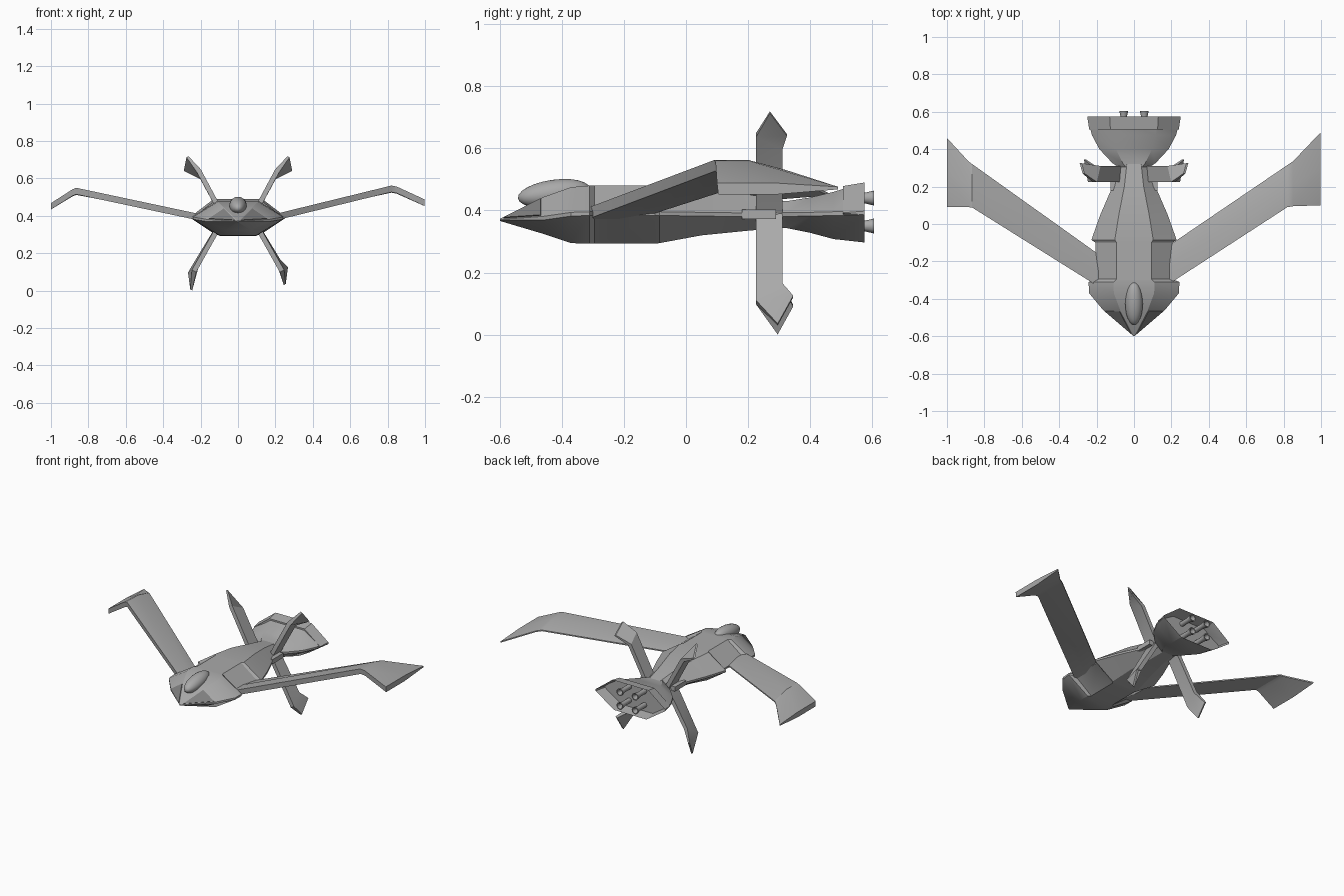
import bpy, bmesh, math
from mathutils import Vector, Matrix

if "Cube" in bpy.data.objects:
    bpy.data.objects.remove(bpy.data.objects["Cube"])


def material(name, r, g, b):
    m = bpy.data.materials.new(name)
    m.diffuse_color = (r, g, b, 1)
    m.use_nodes = True
    m.node_tree.nodes["Principled BSDF"].inputs["Base Color"].default_value = m.diffuse_color
    return m


GREY = material("hull grey", 0.40, 0.40, 0.40)
DARK = material("window dark grey", 0.22, 0.22, 0.22)


def finish(name, bm, mat, angle=30):
    bmesh.ops.recalc_face_normals(bm, faces=bm.faces)
    me = bpy.data.meshes.new(name)
    bm.to_mesh(me)
    bm.free()
    ob = bpy.data.objects.new(name, me)
    bpy.context.collection.objects.link(ob)
    me.materials.append(mat)
    bpy.ops.object.select_all(action='DESELECT')
    ob.select_set(True)
    bpy.context.view_layer.objects.active = ob
    bpy.ops.object.shade_smooth_by_angle(angle=math.radians(angle))
    return ob


def loft(name, rings, mat, recess=False, angle=30):
    """Skin a list of closed rings; optionally hollow the last end."""
    bm = bmesh.new()
    vs = [[bm.verts.new(p) for p in r] for r in rings]
    n = len(rings[0])
    for a, b in zip(vs, vs[1:]):
        for i in range(n):
            bm.faces.new((a[i], a[(i + 1) % n], b[(i + 1) % n], b[i]))
    bm.faces.new(vs[0])
    end = bm.faces.new(vs[-1])
    if recess:
        bmesh.ops.recalc_face_normals(bm, faces=bm.faces)
        bmesh.ops.inset_region(bm, faces=[end], thickness=0.012)
        bmesh.ops.translate(bm, verts=end.verts, vec=(0, -0.07, 0))
    return finish(name, bm, mat, angle)


def hull_ring(y, w, top, bot, mid, f=0.45):
    """Flattened hexagonal cross-section with thin side edges."""
    e = min(0.006, w * 0.3)
    half = [(w, mid - e), (w, mid + e), (w * f, top)]
    right = [(w * f * 0.9, bot)] + half
    pts = right + [(-x, z) for x, z in reversed(right)]
    return [(x, y, z) for x, z in pts]


# Fuselage with side slots for the wings
body = [(-0.598, 0.004, 0.374, 0.366, 0.37), (-0.46, 0.165, 0.443, 0.325, 0.375),
        (-0.37, 0.24, 0.475, 0.295, 0.388), (-0.31, 0.243, 0.48, 0.293, 0.39),
        (-0.295, 0.205, 0.48, 0.293, 0.39), (-0.1, 0.205, 0.48, 0.293, 0.39),
        (-0.085, 0.228, 0.48, 0.295, 0.39), (0.05, 0.18, 0.475, 0.32, 0.388),
        (0.2, 0.115, 0.452, 0.335, 0.386), (0.32, 0.085, 0.43, 0.345, 0.386)]
loft("fuselage", [hull_ring(*s) for s in body], GREY)

# Flared tail housing, hollow at the back
tail = [(0.305, 0.085, 0.43, 0.345, 0.387), (0.325, 0.115, 0.43, 0.343, 0.387),
        (0.40, 0.185, 0.442, 0.328, 0.388), (0.475, 0.225, 0.46, 0.308, 0.39),
        (0.575, 0.25, 0.49, 0.297, 0.392)]
loft("tail_housing", [hull_ring(*s, 0.52) for s in tail], GREY, recess=True)

# Canopy
bm = bmesh.new()
bmesh.ops.create_uvsphere(
    bm, u_segments=24, v_segments=12, radius=1,
    matrix=Matrix.Translation((0, -0.425, 0.455)) @ Matrix.Rotation(math.radians(8), 4, 'X')
    @ Matrix.Diagonal((0.047, 0.117, 0.044, 1)))
finish("canopy", bm, GREY, 60)

# Triangular nose windows as thin plates
for s, side in ((1, "right"), (-1, "left")):
    tri = [Vector((0.004 * s, -0.598, 0.372)), Vector((0.074 * s, -0.46, 0.443)),
           Vector((0.165 * s, -0.46, 0.381))]
    nrm = (tri[1] - tri[0]).cross(tri[2] - tri[0]).normalized()
    if nrm.z < 0:
        nrm = -nrm
    c = sum(tri, Vector()) / 3
    rim = [c + (p - c) * 0.86 for p in tri]
    loft("window_" + side, [[p - nrm * 0.003 for p in rim], [p + nrm * 0.004 for p in rim]], DARK)


def wing_ring(x, le, te, z, drop, t):
    """Flat aerofoil: blunt front, level to mid chord, falling to the rear."""
    mid = le + (te - le) * 0.5
    return [(x, le, z), (x, mid, z), (x, te, z - drop), (x, te, z - drop - 0.008),
            (x, mid, z - t), (x, le + 0.004, z - t)]


# Swept gull wings with drooped tips
wings = {
    "right": [(0.15, -0.345, -0.14, 0.398, 0.012, 0.035), (0.82, 0.09, 0.315, 0.562, 0.03, 0.035),
              (0.85, 0.095, 0.335, 0.556, 0.03, 0.035), (0.998, 0.10, 0.49, 0.488, 0.012, 0.036)],
    "left": [(-0.15, -0.36, -0.19, 0.398, 0.012, 0.035), (-0.865, 0.088, 0.32, 0.55, 0.03, 0.035),
             (-0.885, 0.09, 0.335, 0.542, 0.03, 0.035), (-1.0, 0.09, 0.46, 0.468, 0.012, 0.034)]}
for side, rings in wings.items():
    loft("wing_" + side, [wing_ring(*r) for r in rings], GREY)


def fin(name, sx, edges, up):
    """Blade from (front, rear) point pairs running outward from the root."""
    rings = []
    for i, (f, r) in enumerate(edges):
        t = 0.013 if i < 2 else 0.006
        n = Vector((0.87 * t * sx, 0, -0.5 * t * up))
        f, r = (Vector((p[0] * sx, p[1], p[2])) for p in (f, r))
        rings.append([f - n, f + n, r + n, r - n])
    loft(name, rings, GREY)


# Four crossed tail fins with angled tips
for sx, side, low in ((1, "right", 0.033), (-1, "left", 0.004)):
    fin("upper_fin_" + side, sx, [
        ((0.075, 0.225, 0.39), (0.075, 0.31, 0.39)),
        ((0.21, 0.225, 0.642), (0.19, 0.31, 0.602)),
        ((0.27, 0.27, 0.716), (0.285, 0.325, 0.643))], 1)
    fin("lower_fin_" + side, sx, [
        ((0.075, 0.225, 0.39), (0.075, 0.31, 0.39)),
        ((0.235, 0.225, 0.105), (0.215, 0.31, 0.16)),
        ((0.25, 0.295, low), (0.262, 0.345, low + 0.09))], -1)
    # Fin pivot block on the hull side
    bm = bmesh.new()
    bmesh.ops.create_cube(bm, size=1, matrix=Matrix.Translation((0.10 * sx, 0.235, 0.388))
                          @ Matrix.Diagonal((0.05, 0.11, 0.03, 1)))
    finish("fin_pivot_" + side, bm, GREY)

# Engine nozzles: open tubes at the back
for sx, side in ((1, "right"), (-1, "left")):
    for z, level in ((0.44, "upper"), (0.35, "lower")):
        def circle(y, r):
            return [(0.055 * sx + r * math.cos(a * math.tau / 12), y,
                     z + r * math.sin(a * math.tau / 12)) for a in range(12)]
        loft(f"nozzle_{level}_{side}",
             [circle(0.48, 0.016), circle(0.57, 0.016), circle(0.605, 0.024),
              circle(0.605, 0.018), circle(0.56, 0.011)], GREY)
